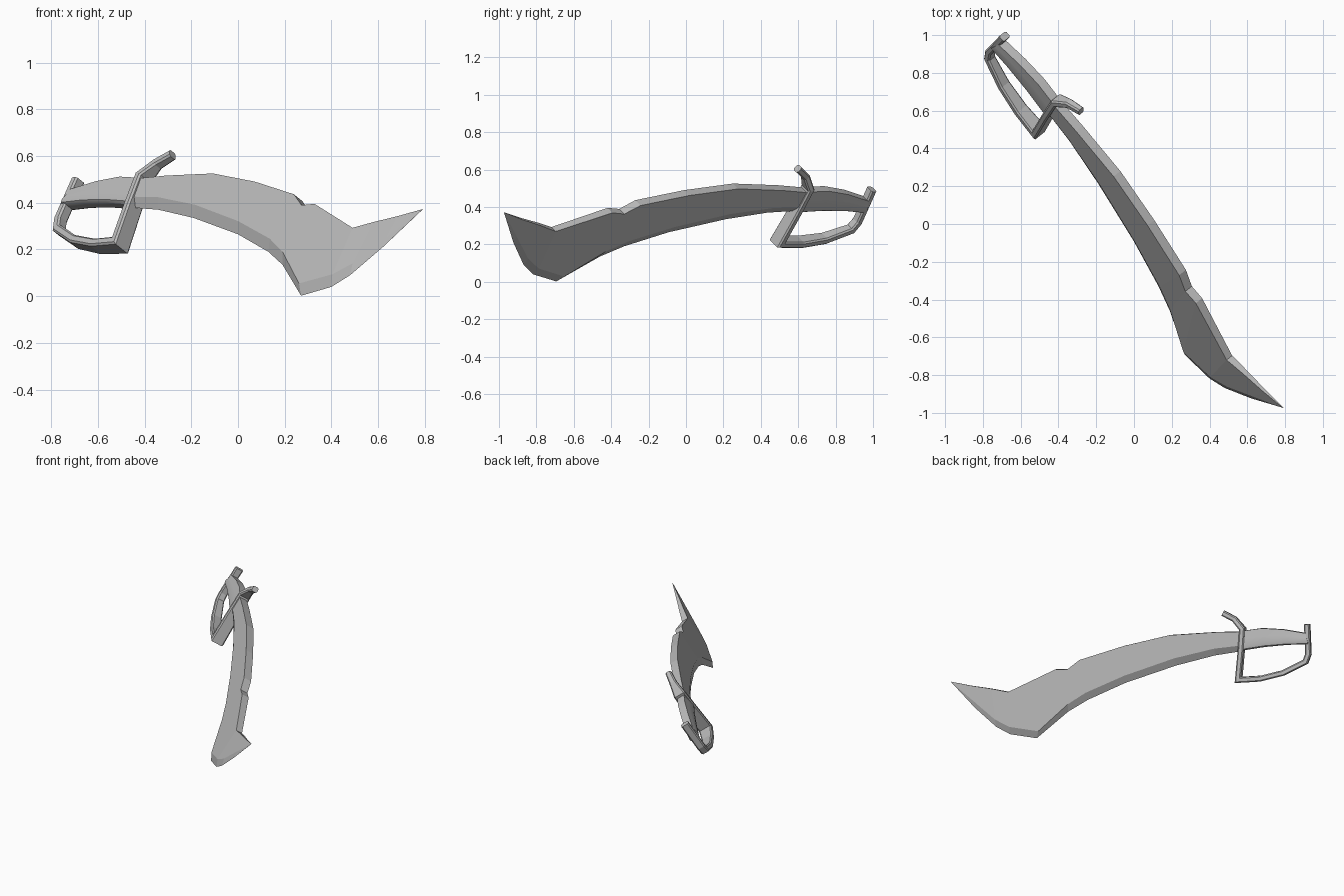
import bpy, bmesh
from mathutils import Vector

cube = bpy.data.objects.get("Cube")
if cube:
    bpy.data.objects.remove(cube)

# One steel grey for the whole sword
steel = bpy.data.materials.new("steel grey")
steel.use_nodes = True
COLOR = (0.5, 0.5, 0.5, 1)
steel.diffuse_color = COLOR
steel.node_tree.nodes["Principled BSDF"].inputs["Base Color"].default_value = COLOR

# The sword lies in one tilted plane; N is its normal
N = Vector((-1.25, -1, 1)).normalized()


def on_plane(x, z, d=0):
    """Point of the sword plane at x, z, moved d along the normal."""
    return Vector((x, -0.358 - 1.25 * x + z, z)) + N * d


def loft(name, rings, smooth=None):
    """Skin closed rings of equal size and cap both ends."""
    bm = bmesh.new()
    loops = [[bm.verts.new(p) for p in ring] for ring in rings]
    for a, b in zip(loops, loops[1:]):
        for i in range(len(a)):
            j = (i + 1) % len(a)
            bm.faces.new((a[i], a[j], b[j], b[i]))
    bm.faces.new(loops[0])
    bm.faces.new(loops[-1])
    bmesh.ops.remove_doubles(bm, verts=bm.verts, dist=0.0005)
    bmesh.ops.recalc_face_normals(bm, faces=bm.faces)
    mesh = bpy.data.meshes.new(name)
    bm.to_mesh(mesh)
    bm.free()
    mesh.materials.append(steel)
    obj = bpy.data.objects.new(name, mesh)
    bpy.context.collection.objects.link(obj)
    if smooth:
        bpy.ops.object.select_all(action='DESELECT')
        obj.select_set(True)
        bpy.context.view_layer.objects.active = obj
        bpy.ops.object.shade_smooth_by_angle(angle=smooth)
    return obj


# Blade: spine point, edge point, half thickness
blade = [
    ((-.41, .49), (-.44, .378), .027), ((-.29, .502), (-.34, .37), .027),
    ((-.09, .511), (-.19, .335), .027), ((.09, .476), (0, .265), .027),
    ((.257, .422), (.13, .19), .027), ((.289, .376), (.19, .135), .026),
    ((.344, .382), (.27, .002), .025), ((.505, .281), (.40, .04), .022),
    ((.59, .309), (.48, .09), .016), ((.69, .338), (.62, .21), .009),
    ((.79, .372), (.788, .37), .001),
]
rings = []
for top, low, t in blade:
    a, b = on_plane(*top), on_plane(*low)
    f = min(0.05 / (a - b).length, 0.3)
    ridge = b.lerp(a, f)
    rings.append([a + N * t, ridge + N * t, b, ridge - N * t, a - N * t])
loft("blade", rings)

# Grip: flat back, rounded belly
grip = [((-.40, .493), (-.45, .382)), ((-.49, .498), (-.55, .39)),
        ((-.59, .479), (-.65, .389)), ((-.70, .445), (-.74, .38))]
half = [(1, .026), (.6, .031), (.25, .036), (.07, .032), (0, .02)]
section = half + [(f, -d) for f, d in reversed(half)]
rings = []
for top, low in grip:
    a, b = on_plane(*top), on_plane(*low)
    rings.append([b.lerp(a, f) + N * d for f, d in section])
loft("grip", rings, 0.6)

# Guard and knuckle bow: one bent bar, x, z and half width
bar = [(-.28, .605, .02), (-.345, .565, .024), (-.405, .505, .04),
       (-.45, .38, .043), (-.505, .218, .046), (-.60, .213, .04),
       (-.69, .232, .034), (-.765, .283, .028), (-.76, .325, .027),
       (-.685, .495, .027)]
pts = [on_plane(x, z) for x, z, w in bar]
THICK, CUT = 0.019, 0.008
rings = []
for i, (p, (x, z, w)) in enumerate(zip(pts, bar)):
    before = (p - pts[max(i - 1, 0)]).normalized()
    after = (pts[min(i + 1, len(pts) - 1)] - p).normalized()
    along = (before + after).normalized()
    across = N.cross(along)
    # Widen at bends so the bar keeps its thickness
    across *= 1 / max(along.dot(after if after.length else before), 0.6)
    k = THICK
    corners = [(k, w - CUT), (k - CUT, w), (CUT - k, w), (-k, w - CUT),
               (-k, CUT - w), (CUT - k, -w), (k - CUT, -w), (k, CUT - w)]
    rings.append([p + across * c + N * d for c, d in corners])
loft("guard_and_knuckle_bow", rings)
